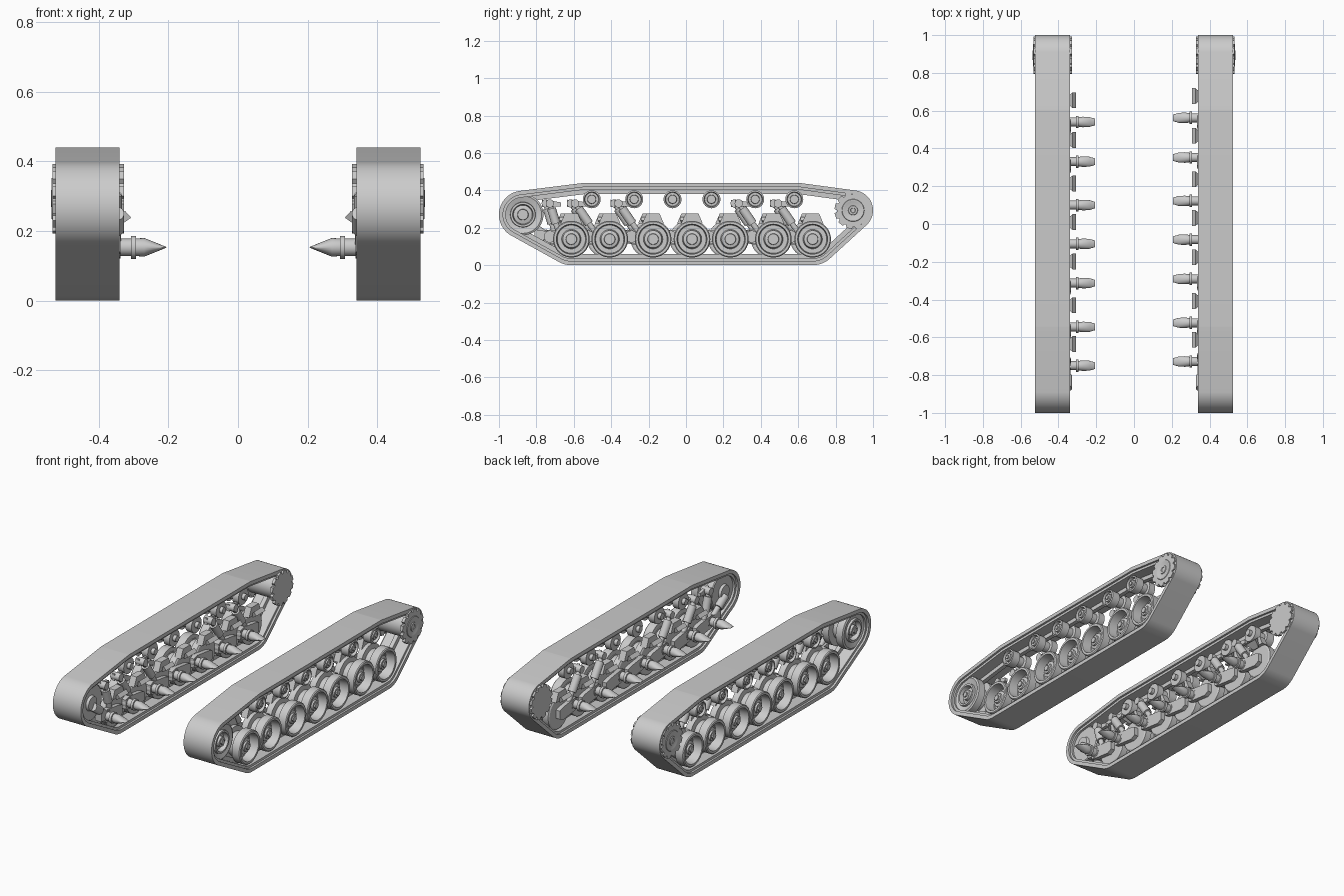
import bpy, bmesh, math
from mathutils import Vector

cube = bpy.data.objects.get("Cube")
if cube:
    bpy.data.objects.remove(cube)

steel = bpy.data.materials.new("plain_grey")
steel.use_nodes = True
GREY = (0.6, 0.6, 0.6, 1)
steel.diffuse_color = GREY
steel.node_tree.nodes["Principled BSDF"].inputs["Base Color"].default_value = GREY


def finish(name, bm, side, smooth=True):
    """Place the mesh on the chosen side (+1 left, -1 right) and shade it."""
    for v in bm.verts:
        v.co.x *= side
    bmesh.ops.remove_doubles(bm, verts=bm.verts, dist=1e-5)
    bmesh.ops.recalc_face_normals(bm, faces=bm.faces)
    mesh = bpy.data.meshes.new(name)
    bm.to_mesh(mesh)
    bm.free()
    mesh.materials.append(steel)
    ob = bpy.data.objects.new(("left_" if side > 0 else "right_") + name, mesh)
    bpy.context.collection.objects.link(ob)
    if smooth:
        bpy.ops.object.select_all(action="DESELECT")
        ob.select_set(True)
        bpy.context.view_layer.objects.active = ob
        bpy.ops.object.shade_smooth_by_angle(angle=math.radians(30))


def loft(name, rings, side, closed=False, smooth=True):
    """Bridge equal-sized rings of points, capping the ends unless closed."""
    bm = bmesh.new()
    loops = [[bm.verts.new(p) for p in ring] for ring in rings]
    n = len(loops[0])
    pairs = list(zip(loops, loops[1:]))
    if closed:
        pairs.append((loops[-1], loops[0]))
    for a, b in pairs:
        for i in range(n):
            j = (i + 1) % n
            bm.faces.new((a[i], a[j], b[j], b[i]))
    if not closed:
        bm.faces.new(loops[0])
        bm.faces.new(loops[-1])
    finish(name, bm, side, smooth)


def circle(x, y, z, ry, rz, n=32):
    return [(x, y + ry * math.cos(math.tau * i / n), z + rz * math.sin(math.tau * i / n))
            for i in range(n)]


def lathe(name, profile, y, z, side, n=32):
    """Turn (radius, x) pairs around an axle along x."""
    loft(name, [circle(x, y, z, max(r, 0.001), max(r, 0.001), n) for r, x in profile], side)


def prism(name, outline, x0, x1, side):
    loft(name, [[(x, y, z) for y, z in outline] for x in (x0, x1)], side)


def rod(name, a, b, radii, side, n=16):
    """Stepped rod from a to b; radii are (fraction, radius) pairs."""
    a, b = Vector(a), Vector(b)
    d = b - a
    u = Vector((1, 0, 0))
    w = d.normalized().cross(u)
    angles = [math.tau * i / n for i in range(n)]
    loft(name, [[a + d * t + (u * math.cos(k) + w * math.sin(k)) * r for k in angles]
                for t, r in radii], side)


# Key positions (y, z)
WHEELS = [-0.613, -0.408, -0.176, 0.032, 0.237, 0.467, 0.677]
ROLLERS = [-0.504, -0.277, -0.072, 0.136, 0.37, 0.579]
WHEEL_Z, ROLLER_Z = 0.139, 0.352
IDLER, SPROCKET = (-0.872, 0.27), (0.893, 0.293)
WRAP = [(*IDLER, 0.128), (*SPROCKET, 0.107), (WHEELS[0], WHEEL_Z, 0.139),
        (WHEELS[-1], WHEEL_Z, 0.139), (-0.54, 0.378, 0.062), (0.6, 0.378, 0.062)]


def wrap_outline(inset):
    """Belt line pulled tight around the running gear."""
    points = []
    for i in range(144):
        k = math.tau * i / 144
        c, s = math.cos(k), math.sin(k)
        y, z, r = max(WRAP, key=lambda w: w[0] * c + w[1] * s + w[2])
        points.append((y + (r - inset) * c, z + (r - inset) * s))
    return points


def belt(name, x0, x1, outer, inner, side):
    a, b = wrap_outline(outer), wrap_outline(inner)
    loft(name, [[(x, y, z) for y, z in line]
                for x, line in ((x0, a), (x1, a), (x1, b), (x0, b))], side, closed=True)


def gear_outline(y, z, root, tip, teeth):
    points = []
    for i in range(teeth):
        for f, r in ((0, root), (0.16, root), (0.3, tip), (0.86, tip)):
            k = math.tau * (i + f) / teeth
            points.append((y + r * math.cos(k), z + r * math.sin(k)))
    return points


WHEEL = [(0, 0.365), (0.09, 0.365), (0.098, 0.37), (0.098, 0.408), (0.07, 0.412),
         (0.07, 0.453), (0.098, 0.457), (0.098, 0.505), (0.093, 0.51), (0.08, 0.51),
         (0.075, 0.45), (0.052, 0.45), (0.046, 0.478), (0.03, 0.482), (0.028, 0.492), (0, 0.492)]
ROLLER = [(0, 0.35), (0.018, 0.35), (0.018, 0.37), (0.048, 0.37), (0.048, 0.41), (0.03, 0.412),
          (0.03, 0.453), (0.048, 0.455), (0.048, 0.505), (0.04, 0.508), (0.036, 0.49),
          (0.024, 0.49), (0.022, 0.505), (0, 0.505)]
IDLER_WHEEL = [(0, 0.35), (0.04, 0.35), (0.045, 0.365), (0.105, 0.365), (0.11, 0.37),
               (0.11, 0.41), (0.07, 0.412), (0.07, 0.453), (0.11, 0.457), (0.11, 0.5),
               (0.1, 0.505), (0.068, 0.495), (0.066, 0.508), (0.055, 0.508), (0.05, 0.48),
               (0.03, 0.485), (0.028, 0.505), (0, 0.505)]

for side in (1, -1):
    shift = 0 if side > 0 else -0.022

    # Track: outer shoes, inner pads and central guide ridge
    belt("track_shoes", 0.34, 0.525, 0, 0.022, side)
    belt("track_pads", 0.352, 0.513, 0.02, 0.036, side)
    belt("track_guide", 0.42, 0.445, 0.03, 0.06, side)

    # Idler
    lathe("idler", IDLER_WHEEL, *IDLER, side, 40)
    lathe("idler_nut", [(0.016, 0.5), (0.016, 0.513)], *IDLER, side, 6)
    rod("tensioner", (0.352, -0.87, 0.25), (0.352, -0.74, 0.16),
        [(0, 0.025), (0.5, 0.025), (0.5, 0.016), (1, 0.016)], side)
    prism("tensioner_bracket", [(-0.81, 0.14), (-0.73, 0.13), (-0.73, 0.18), (-0.81, 0.19)],
          0.337, 0.38, side)

    # Drive sprocket
    prism("sprocket_outer_teeth", gear_outline(*SPROCKET, 0.086, 0.1, 12), 0.515, 0.533, side)
    prism("sprocket_inner_teeth", gear_outline(*SPROCKET, 0.086, 0.1, 12), 0.328, 0.345, side)
    lathe("sprocket_drum", [(0, 0.335), (0.07, 0.335), (0.07, 0.52), (0.058, 0.536),
                            (0.05, 0.536), (0.046, 0.534), (0, 0.534)], *SPROCKET, side)
    lathe("sprocket_hub", [(0.028, 0.53), (0.024, 0.538), (0.014, 0.538), (0.012, 0.535)],
          *SPROCKET, side, 16)

    # Return rollers
    for y in ROLLERS:
        lathe("return_roller", ROLLER, y, ROLLER_Z, side)
        lathe("roller_nut", [(0.012, 0.5), (0.012, 0.512)], y, ROLLER_Z, side, 6)

    for i, wy in enumerate(WHEELS):
        y = wy + shift
        pivot = y - 0.115

        # Road wheel
        lathe("road_wheel", WHEEL, y, WHEEL_Z, side, 40)
        lathe("wheel_nut", [(0.018, 0.485), (0.018, 0.5)], y, WHEEL_Z, side, 6)

        # Swing arm
        prism("swing_arm", [(pivot - 0.03, 0.125), (pivot, 0.115), (y, 0.1), (y + 0.03, 0.115),
                            (y + 0.03, 0.165), (y, 0.175), (pivot, 0.19), (pivot - 0.03, 0.18)],
              0.34, 0.367, side)

        # Torsion stub: collars running into a chisel tip
        stub = [(0.4, 0.032, 0.032), (0.338, 0.032, 0.032), (0.338, 0.024, 0.025),
                (0.308, 0.024, 0.025), (0.308, 0.033, 0.033), (0.293, 0.033, 0.033),
                (0.293, 0.025, 0.025), (0.27, 0.028, 0.027), (0.235, 0.026, 0.013),
                (0.206, 0.017, 0.001)]
        loft("torsion_stub", [circle(x, pivot, 0.153, ry, rz, 20) for x, ry, rz in stub], side)

        # Bump stop: block above the wheel with a flared pad facing inward
        prism("bump_stop", [(y - 0.058, 0.222), (y + 0.058, 0.222), (y + 0.035, 0.275),
                            (y - 0.035, 0.275)], 0.345, 0.385, side)
        loft("bump_pad", [[(x, y - h, lo), (x, y + h, lo), (x + t, y + h, hi), (x + t, y - h, hi)]
                          for x, h, lo, hi, t in ((0.348, 0.022, 0.21, 0.235, 0),
                                                  (0.307, 0.042, 0.238, 0.258, 0.018))],
             side, smooth=False)

        # Shock absorber with its upper mount
        if i in (0, 1, 2, 5, 6):
            top = y - (0.115 if i == 0 else 0.185)
            rod("shock_absorber", (0.358, top, 0.33), (0.358, y - 0.06, 0.15),
                [(0, 0.014), (0.15, 0.014), (0.15, 0.024), (0.6, 0.024), (0.6, 0.015),
                 (1, 0.015)], side)
            lathe("shock_mount", [(0.022, 0.342), (0.022, 0.4)], top, 0.33, side, 16)
            prism("shock_bracket", [(top - 0.02, 0.31), (top + 0.06, 0.315),
                                    (top + 0.06, 0.335), (top - 0.02, 0.35)], 0.372, 0.39, side)
